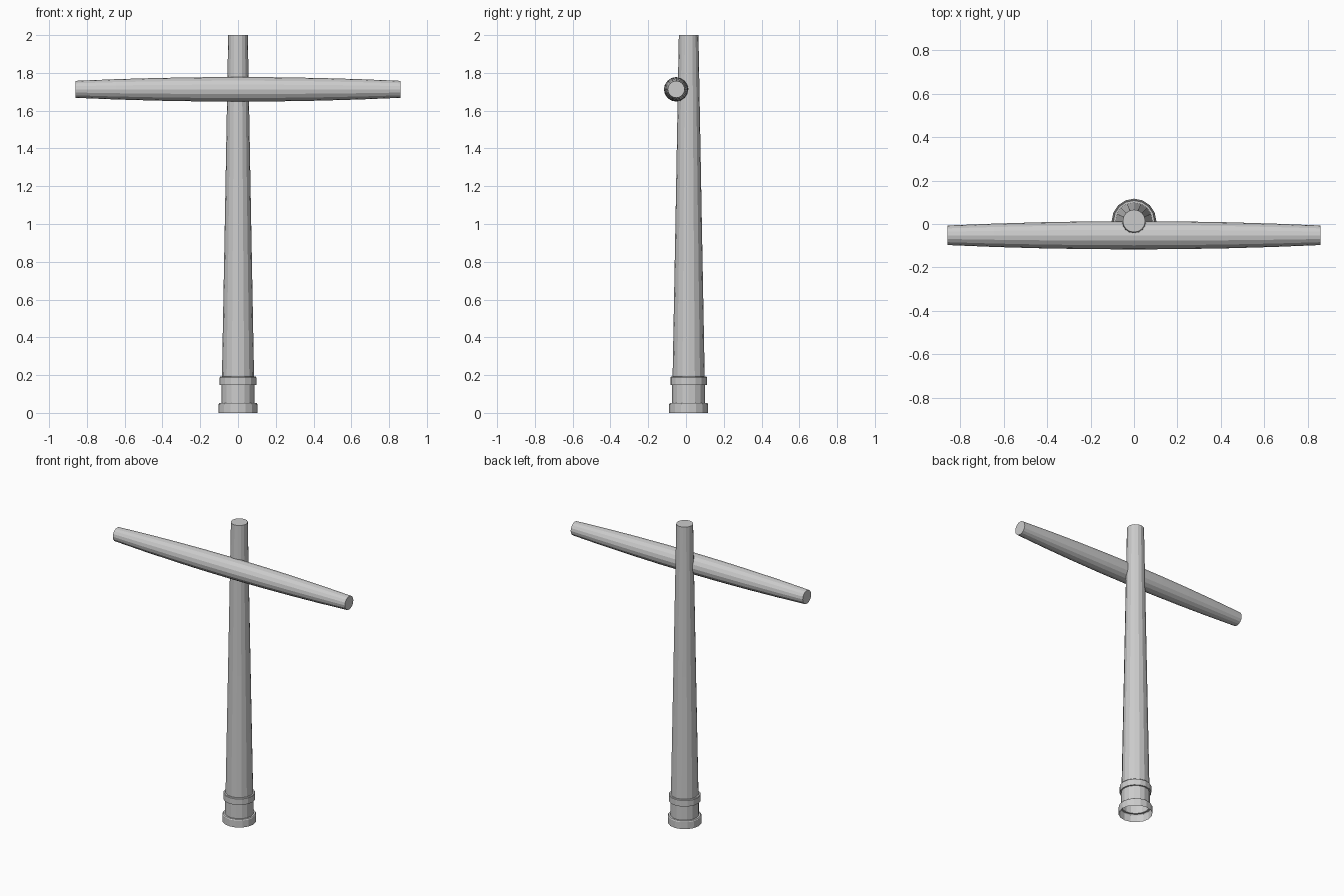
import bpy, bmesh, math
from mathutils import Matrix

if "Cube" in bpy.data.objects:
    bpy.data.objects.remove(bpy.data.objects["Cube"])

SIDES = 16


def lathe(name, profile, matrix, cap_start, cap_end):
    """Revolve (radius, height) points around z, then place with matrix."""
    bm = bmesh.new()
    rings = []
    for r, h in profile:
        ring = []
        for i in range(SIDES):
            a = 2 * math.pi * i / SIDES
            ring.append(bm.verts.new((r * math.cos(a), r * math.sin(a), h)))
        rings.append(ring)
    for low, high in zip(rings, rings[1:]):
        for i in range(SIDES):
            j = (i + 1) % SIDES
            bm.faces.new((low[i], low[j], high[j], high[i]))
    if cap_start:
        bm.faces.new(rings[0][::-1])
    if cap_end:
        bm.faces.new(rings[-1])
    bm.transform(matrix)
    mesh = bpy.data.meshes.new(name)
    bm.to_mesh(mesh)
    bm.free()
    obj = bpy.data.objects.new(name, mesh)
    bpy.context.collection.objects.link(obj)
    return obj


# Tapered mast with foot ring and collar, open underneath
mast_profile = [
    (0.103, 0.0), (0.103, 0.046), (0.099, 0.052), (0.087, 0.052),
    (0.087, 0.148), (0.097, 0.148), (0.097, 0.188), (0.094, 0.192),
    (0.085, 0.192), (0.070, 1.0), (0.052, 2.0),
]
lathe("mast", mast_profile, Matrix.Translation((0, 0.014, 0)), False, True)

# Horizontal yard, swelling towards the middle, on the front of the mast
half = 0.86
yard_profile = []
for k in range(-4, 5):
    t = k / 4
    yard_profile.append((0.065 - 0.02 * t * t, half * t))
yard_place = Matrix.Translation((0, -0.052, 1.713)) @ Matrix.Rotation(math.pi / 2, 4, 'Y')
lathe("yard", yard_profile, yard_place, True, True)
